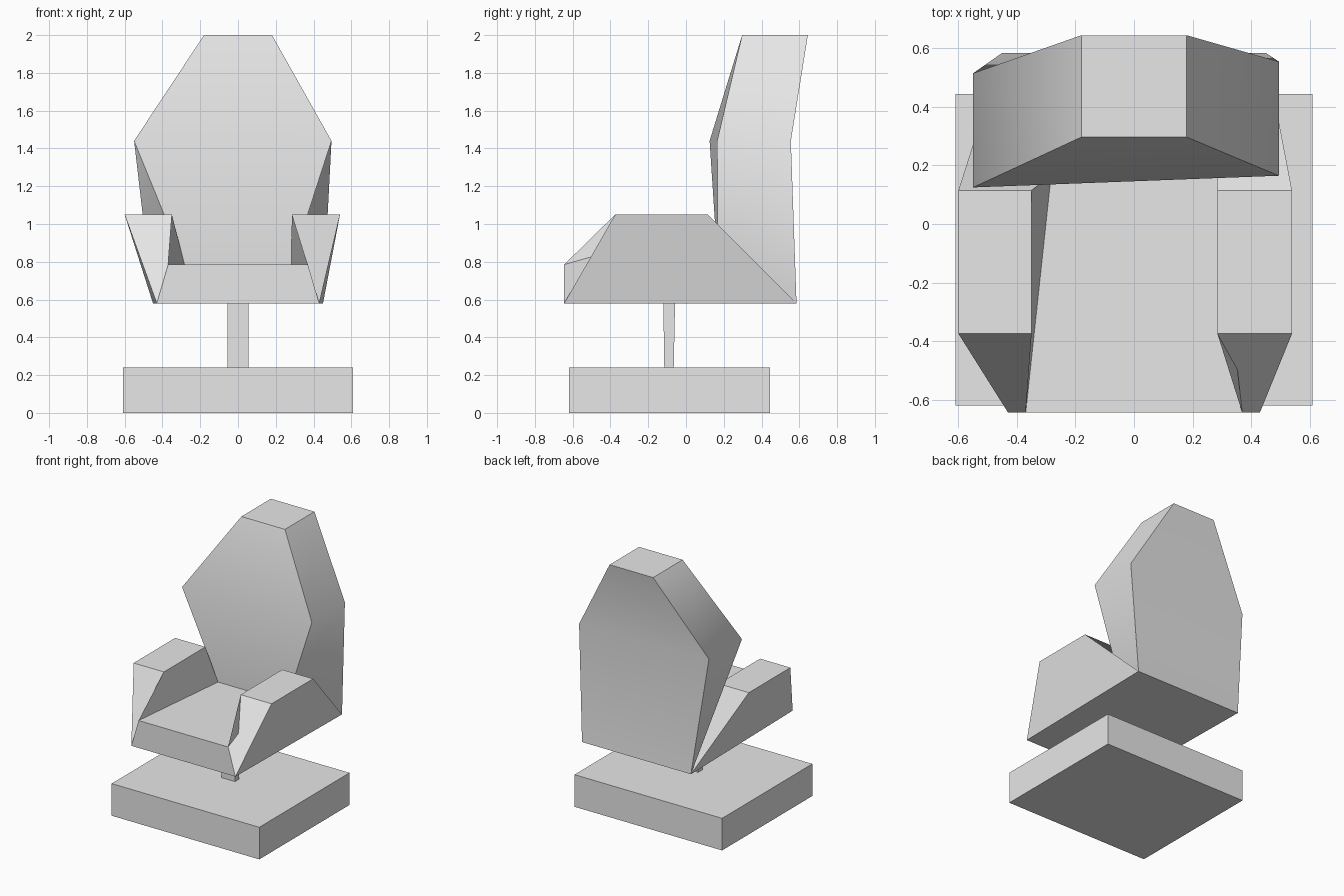
import bpy
import bmesh
import math

cube = bpy.data.objects.get("Cube")
if cube:
    bpy.data.objects.remove(cube, do_unlink=True)

grey = bpy.data.materials.new("light_grey")
grey.use_nodes = True
grey.diffuse_color = (0.8, 0.8, 0.8, 1)
grey.node_tree.nodes["Principled BSDF"].inputs["Base Color"].default_value = (0.8, 0.8, 0.8, 1)


def loft(name, rings, cap_start=True, cap_end=True, smooth=None):
    """Skin a series of four-cornered cross-sections."""
    bm = bmesh.new()
    loops = [[bm.verts.new(p) for p in ring] for ring in rings]
    for a, b in zip(loops, loops[1:]):
        for i in range(4):
            j = (i + 1) % 4
            bm.faces.new((a[i], a[j], b[j], b[i]))
    if cap_start:
        bm.faces.new(loops[0])
    if cap_end:
        bm.faces.new(loops[-1])
    bmesh.ops.recalc_face_normals(bm, faces=bm.faces)
    # Open shells: make the normals point away from the middle
    centre = sum((v.co for v in bm.verts), bm.verts[:][0].co * 0) / len(bm.verts)
    if sum(f.normal.dot(f.calc_center_median() - centre) for f in bm.faces) < 0:
        bmesh.ops.reverse_faces(bm, faces=bm.faces)
    mesh = bpy.data.meshes.new(name)
    bm.to_mesh(mesh)
    bm.free()
    mesh.materials.append(grey)
    obj = bpy.data.objects.new(name, mesh)
    bpy.context.collection.objects.link(obj)
    if smooth:
        bpy.ops.object.select_all(action="DESELECT")
        obj.select_set(True)
        bpy.context.view_layer.objects.active = obj
        bpy.ops.object.shade_smooth_by_angle(angle=math.radians(smooth))
    return obj


def rect(x, y0, y1, z):
    return [(-x, y0, z), (x, y0, z), (x, y1, z), (-x, y1, z)]


# Base slab and thin post
loft("base", [rect(0.61, -0.62, 0.445, 0), rect(0.61, -0.62, 0.445, 0.24)])
loft("post", [rect(0.055, -0.115, -0.065, 0.24), rect(0.055, -0.12, -0.058, 0.58)])


# Seat ends: front top, rear top, rear bottom, front bottom
def seat_end(side):
    return [(side * 0.37, -0.645, 0.785), (side * 0.283, 0.168, 0.785),
            (side * 0.45, 0.585, 0.58), (side * 0.43, -0.645, 0.58)]


right_end, left_end = seat_end(-1), seat_end(1)
loft("seat", [right_end, left_end], False, False)


# Armrests flare up and out from the seat ends
def armrest(name, end, inner, outer):
    top = [(inner, -0.375, 1.05), (inner, 0.115, 1.05),
           (outer, 0.115, 1.05), (outer, -0.375, 1.05)]
    loft(name, [end, top], cap_start=False)


armrest("right_armrest", right_end, -0.35, -0.60)
armrest("left_armrest", left_end, 0.285, 0.54)

# Backrest rises from the rear of the seat, widest at the shoulders
loft("backrest", [
    [right_end[1], left_end[1], left_end[2], right_end[2]],
    [(-0.55, 0.125, 1.44), (0.495, 0.165, 1.44), (0.495, 0.555, 1.44), (-0.55, 0.515, 1.44)],
    rect(0.18, 0.297, 0.645, 2.0),
], cap_start=False, smooth=52)
